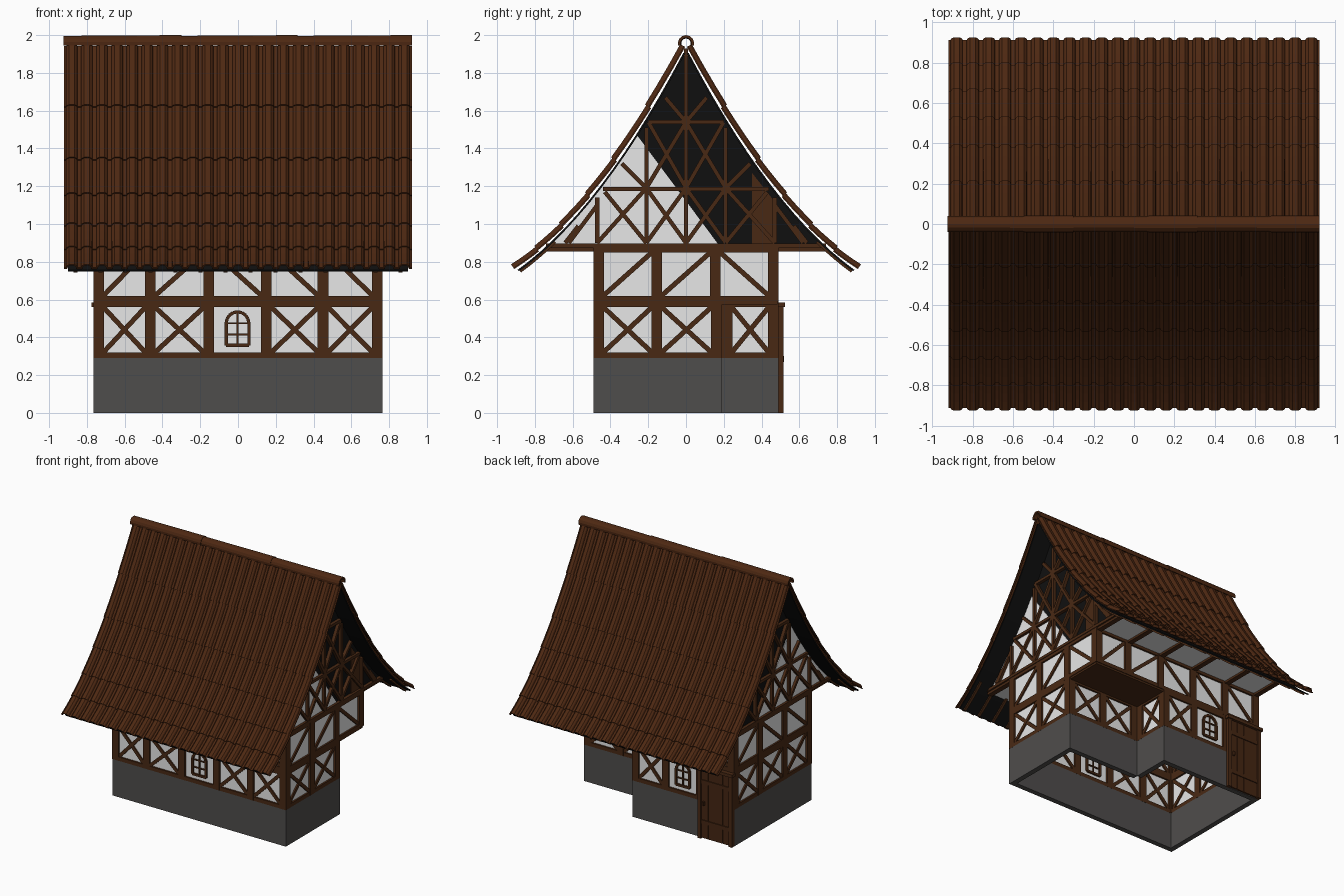
import bpy, bmesh, math
from mathutils import Vector, Matrix

if "Cube" in bpy.data.objects:
    bpy.data.objects.remove(bpy.data.objects["Cube"])


def material(name, rgb):
    m = bpy.data.materials.new(name)
    m.diffuse_color = (*rgb, 1)
    m.use_nodes = True
    m.node_tree.nodes["Principled BSDF"].inputs["Base Color"].default_value = m.diffuse_color
    return m


TIMBER = material("timber_brown", (0.066, 0.022, 0.007))
TILE = material("tile_brown", (0.075, 0.021, 0.006))
PLASTER = material("plaster_white", (0.8, 0.8, 0.8))
STONE = material("stone_grey", (0.078, 0.074, 0.072))
BLACK = material("dark_underside", (0.005, 0.005, 0.005))
DOOR = material("door_brown", (0.06, 0.019, 0.006))
Z = Vector((0, 0, 1))


def finish(bm, name, mat):
    bmesh.ops.recalc_face_normals(bm, faces=bm.faces)
    me = bpy.data.meshes.new(name)
    bm.to_mesh(me)
    bm.free()
    ob = bpy.data.objects.new(name, me)
    me.materials.append(mat)
    bpy.context.collection.objects.link(ob)
    return ob


def beam(bm, a, b, w, d, n):
    """Box from a to b, w wide in the wall plane, d deep along n."""
    a, b, n = Vector(a), Vector(b), Vector(n)
    v = b - a
    s = n.cross(v).normalized()
    m = Matrix((v, s * w, n * d)).transposed().to_4x4()
    m.translation = (a + b) / 2
    bmesh.ops.create_cube(bm, size=1, matrix=m)


def block(bm, x0, x1, y0, y1, z0, z1):
    beam(bm, (x0, (y0 + y1) / 2, (z0 + z1) / 2), (x1, (y0 + y1) / 2, (z0 + z1) / 2),
         z1 - z0, y1 - y0, (0, 1, 0))


timber, plaster, stone, windows = (bmesh.new() for _ in range(4))


def storey(p0, p1, z0, z1, posts, styles, base=False):
    """One storey of framed wall, p0 to p1 left to right seen from outside."""
    p0, p1 = Vector((*p0, 0)), Vector((*p1, 0))
    length = (p1 - p0).length
    d = (p1 - p0) / length
    n = Vector((d.y, -d.x, 0))
    P = lambda u, z: p0 + d * u + Z * z - n * 0.02
    zm = (z0 + z1) / 2
    beam(plaster, P(0.01, zm), P(length - 0.01, zm), z1 - z0, 0.012, n)
    if base:
        beam(stone, P(0, z0 / 2), P(length, z0 / 2), z0, 0.04, n)
    for z in (z0 + 0.015, z1 - 0.015):
        beam(timber, P(0, z), P(length, z), 0.03, 0.04, n)
    for u in posts:
        beam(timber, P(u, z0), P(u, z1), 0.056, 0.042, n)
    lo, hi = z0 + 0.03, z1 - 0.03
    for u0, u1, st in zip(posts, posts[1:], styles):
        a, b = u0 + 0.025, u1 - 0.025
        if st in "x/":
            beam(timber, P(a, lo), P(b, hi), 0.026, 0.034, n)
        if st in "x\\":
            beam(timber, P(a, hi), P(b, lo), 0.026, 0.032, n)
        if st == "w":  # arched window with glazing bars
            c, r, sill, spring = (u0 + u1) / 2, 0.06, 0.358, 0.475
            pts = [(c - r, sill)] + [(c - r * math.cos(k * math.pi / 8), spring + r * math.sin(k * math.pi / 8))
                                     for k in range(9)] + [(c + r, sill), (c - r, sill)]
            for q0, q1 in zip(pts, pts[1:]):
                beam(windows, P(*q0), P(*q1), 0.017, 0.04, n)
            beam(windows, P(c, sill), P(c, spring + r), 0.009, 0.03, n)
            for z in (0.415, 0.475):
                beam(windows, P(c - r, z), P(c + r, z), 0.009, 0.03, n)


# walls: ground floor with a cut-out back right corner, full upper floor
X, Y, NX, NY = 0.765, 0.49, 0.13, 0.19
long_posts = [0.027, 0.30, 0.61, 0.915, 1.215, 1.503]
side_posts = [0.027, 0.335, 0.645, 0.953]
storey((-X, -Y), (X, -Y), 0.29, 0.59, long_posts, "xxwxx", True)
storey((X, -Y), (X, NY), 0.29, 0.59, [0.027, 0.335, 0.65], "xx", True)
storey((X, NY), (NX, NY), 0.29, 0.59, [0.027, 0.317, 0.608], "xx", True)
storey((NX, NY), (NX, Y), 0.29, 0.59, [0.027, 0.273], "x", True)
storey((NX, Y), (-X, Y), 0.29, 0.59, [0.027, 0.29, 0.59, 0.868], "xw.", True)
storey((-X, Y), (-X, -Y), 0.29, 0.59, side_posts, "xxx", True)
storey((-X, -Y), (X, -Y), 0.59, 0.88, long_posts, "//\\\\\\")
storey((X, -Y), (X, Y), 0.59, 0.88, side_posts, "//\\")
storey((X, Y), (-X, Y), 0.59, 0.88, long_posts, "//\\\\\\")
storey((-X, Y), (-X, -Y), 0.59, 0.88, side_posts, "/\\\\")

# floor over the cut-out corner, eave soffit and joists
block(timber, NX, X - 0.005, NY, Y - 0.005, 0.575, 0.6)
block(plaster, -X + 0.01, X - 0.01, -0.74, 0.74, 0.872, 0.882)
for u in long_posts:
    for s in (-1, 1):
        ys = sorted((s * 0.48, s * 0.74))
        block(timber, u - X - 0.02, u - X + 0.02, *ys, 0.855, 0.885)


# roof curve: point at horizontal distance t from the ridge, shifted along its normal
def roof(t, off, side):
    slope = 1.95 - 1.36 * t
    k = math.hypot(slope, 1)
    return side * (t + off * slope / k), 1.985 - 1.95 * t + 0.68 * t * t + off / k


# gables: dark board, white patch, brown patch, and the timber frame
def plate(name, mat, outline, x0, x1):
    bm = bmesh.new()
    f = bm.faces.new([bm.verts.new((x0, y, z)) for y, z in outline])
    g = bmesh.ops.extrude_face_region(bm, geom=[f])["geom"]
    bmesh.ops.translate(bm, vec=(x1 - x0, 0, 0), verts=[v for v in g if isinstance(v, bmesh.types.BMVert)])
    finish(bm, name, mat)


ts = [0.74 - 0.07 * k for k in range(11)]
left = [roof(t, -0.033, -1) for t in ts]
right = [roof(t, -0.033, 1) for t in reversed(ts)]
white = [roof(0.74 - 0.065 * k, -0.034, -1) for k in range(8)] + [(0.18, 0.88), (-0.70, 0.88)]
frame = [((0, 0.88), (0, 1.93)), ((-0.74, 0.885), (0.74, 0.885)),
         ((-0.44, 1.185), (0.44, 1.185)), ((-0.2, 1.54), (0.2, 1.54))]
half = [((0.21, 0.9), (0.21, 1.51)), ((0.47, 0.9), (0.47, 1.14)), ((0.21, 1.19), (0, 1.54)),
        ((0, 1.19), (0.2, 1.54)), ((0.21, 1.19), (0, 0.9)), ((0, 1.19), (0.21, 0.9)),
        ((0.21, 1.19), (0.47, 0.9)), ((0.21, 0.9), (0.43, 1.17)), ((0.21, 1.19), (0.34, 1.32)),
        ((0, 1.54), (0.11, 1.67)), ((0.47, 1.1), (0.62, 0.9)), ((0.64, 0.9), (0.57, 0.99))]
for s, nm in ((-1, "left"), (1, "right")):
    plate(nm + "_gable_board", BLACK, left + right + [(0.72, 0.88), (-0.72, 0.88)], s * 0.735, s * 0.745)
    plate(nm + "_gable_plaster", PLASTER, white, s * 0.745, s * 0.75)
    plate(nm + "_gable_panel", TIMBER, [(0.35, 0.88), (0.46, 0.88), (0.46, 1.13), (0.35, 1.27)],
          s * 0.745, s * 0.752)
    for k, (a, b) in enumerate(frame + half + [((-a[0], a[1]), (-b[0], b[1])) for a, b in half]):
        beam(timber, (s * 0.755, *a), (s * 0.755, *b), 0.022, 0.03, (1, 0, 0))

finish(timber, "timber_frame", TIMBER)
finish(plaster, "plaster_panels", PLASTER)
finish(stone, "stone_base", STONE)
finish(windows, "window_frames", TIMBER)

# door at the back left corner
bm = bmesh.new()
for k in range(4):
    x = -0.735 + k * 0.062
    block(bm, x, x + 0.058, 0.485, 0.504, 0.005, 0.56)
for z in (0.12, 0.44):
    block(bm, -0.735, -0.49, 0.50, 0.511, z, z + 0.03)
block(bm, -0.52, -0.505, 0.50, 0.52, 0.27, 0.30)
finish(bm, "door", DOOR)
bm = bmesh.new()
block(bm, -0.765, -0.735, 0.485, 0.515, 0, 0.56)
block(bm, -0.49, -0.46, 0.485, 0.515, 0, 0.56)
block(bm, -0.775, -0.45, 0.485, 0.525, 0.56, 0.585)
finish(bm, "door_frame", TIMBER)

# roof tiles: rolled columns in overlapping rows
roll = [(0, 0), (0.010, 0), (0.014, 0.012), (0.026, 0.022), (0.054, 0.022), (0.066, 0.012), (0.070, 0)]
section = [(-0.92 + 0.08 * c + x, h) for c in range(23) for x, h in roll] + [(0.92, 0)]
rows = [0.02, 0.2, 0.38, 0.52, 0.66, 0.79, 0.915]
for side, nm in ((-1, "front"), (1, "back")):
    bm = bmesh.new()
    for t0, t1 in zip(rows, rows[1:]):
        prev = None
        for k in range(4):
            t, lift = t0 + (t1 - t0) * k / 3, -0.004 + 0.008 * k / 3
            line = [bm.verts.new((x, *roof(t, h + lift - 0.006, side))) for x, h in section]
            if prev:
                for i in range(len(line) - 1):
                    f = bm.faces.new((prev[i], prev[i + 1], line[i + 1], line[i]))
                    f.normal_update()
                    if f.normal.z < 0:
                        f.normal_flip()
            prev = line
    me_ob = bpy.data.meshes.new(nm + "_roof_tiles")
    bm.to_mesh(me_ob)
    bm.free()
    me_ob.materials.append(TILE)
    ob = bpy.data.objects.new(nm + "_roof_tiles", me_ob)
    bpy.context.collection.objects.link(ob)
    sol = ob.modifiers.new("thickness", "SOLIDIFY")
    sol.thickness, sol.offset = 0.008, -1


def strip(bm, x0, x1, top, low, t0, t1, side, n=14):
    """Curved board that follows the roof."""
    prev = None
    for k in range(n + 1):
        t = t0 + (t1 - t0) * k / n
        ring = [bm.verts.new((x, *roof(t, o, side))) for x, o in ((x0, top), (x1, top), (x1, low), (x0, low))]
        if prev:
            for i in range(4):
                bm.faces.new((prev[i], prev[i - 1], ring[i - 1], ring[i]))
        if k in (0, n):
            bm.faces.new(ring)
        prev = ring


# dark roof deck and rafter tails
deck, tails = bmesh.new(), bmesh.new()
for side in (-1, 1):
    strip(deck, -0.90, 0.90, -0.024, -0.034, 0.035, 0.905, side)
    for k in range(14):
        x = -0.86 + k * 1.72 / 13
        strip(tails, x - 0.01, x + 0.01, -0.033, -0.046, 0.72, 0.90, side, 4)
finish(deck, "roof_deck", BLACK)
finish(tails, "rafter_tails", TIMBER)

# ridge caps, three overlapping half-round pieces
bm = bmesh.new()
for x0, x1 in ((-0.925, -0.30), (-0.31, 0.315), (0.305, 0.92)):
    rings = []
    for x, r in ((x0, 0.039), (x1, 0.043)):
        rings.append([bm.verts.new((x, q * math.cos(a), 1.957 + q * math.sin(a)))
                      for q, order in ((r, 1), (r - 0.014, -1))
                      for a in [math.pi * (-0.1 + 1.2 * k / 8) for k in range(9)][::order]])
    a, b = rings
    for i in range(18):
        bm.faces.new((a[i - 1], a[i], b[i], b[i - 1]))
    for r in rings:
        for i in range(8):
            bm.faces.new((r[i], r[i + 1], r[16 - i], r[17 - i]))
finish(bm, "ridge_caps", TILE)
